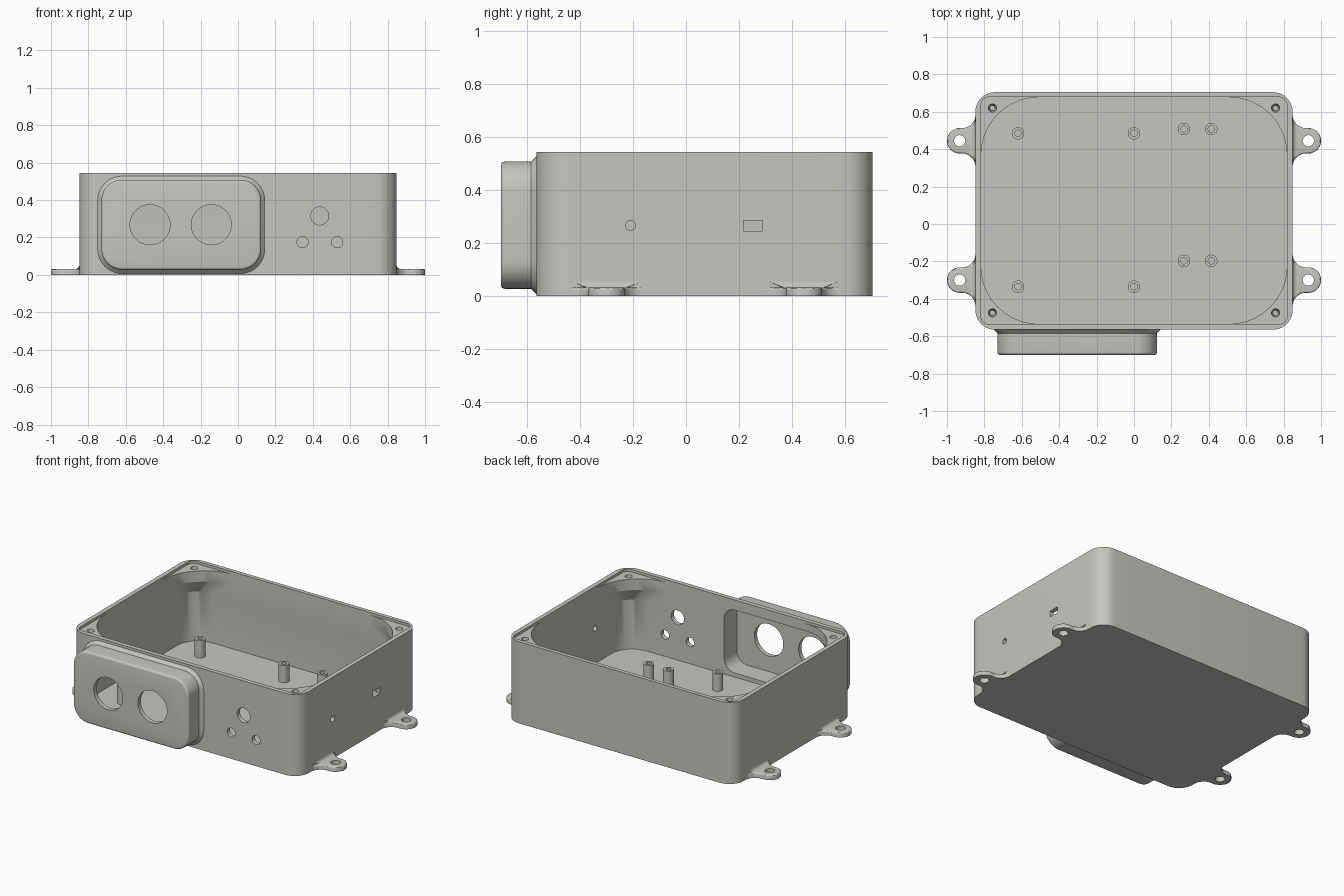
import bpy, bmesh, math
from mathutils import Vector, Matrix

if "Cube" in bpy.data.objects:
    bpy.data.objects.remove(bpy.data.objects["Cube"])

GREY = bpy.data.materials.new("warm_grey_plastic")
GREY.diffuse_color = (0.56, 0.56, 0.525, 1)
GREY.use_nodes = True
GREY.node_tree.nodes["Principled BSDF"].inputs["Base Color"].default_value = GREY.diffuse_color


def make(name, bm):
    bmesh.ops.recalc_face_normals(bm, faces=bm.faces)
    me = bpy.data.meshes.new(name)
    bm.to_mesh(me)
    bm.free()
    ob = bpy.data.objects.new(name, me)
    bpy.context.collection.objects.link(ob)
    me.materials.append(GREY)
    return ob


def activate(ob):
    bpy.ops.object.select_all(action='DESELECT')
    ob.select_set(True)
    bpy.context.view_layer.objects.active = ob


def smooth(ob):
    activate(ob)
    bpy.ops.object.shade_smooth_by_angle(angle=math.radians(30))


def boolean(ob, tool, op='DIFFERENCE'):
    activate(ob)
    m = ob.modifiers.new("cut", 'BOOLEAN')
    m.operation, m.object, m.solver = op, tool, 'EXACT'
    bpy.ops.object.modifier_apply(modifier=m.name)
    bpy.data.objects.remove(tool)


def rounded_rect(u0, u1, v0, v1, r, n=10):
    pts = []
    for k, (cu, cv) in enumerate([(u1 - r, v1 - r), (u0 + r, v1 - r),
                                  (u0 + r, v0 + r), (u1 - r, v0 + r)]):
        for i in range(n + 1):
            a = math.pi / 2 * (k + i / n)
            pts.append((cu + r * math.cos(a), cv + r * math.sin(a)))
    return pts


def loft(name, rect, layers, axis='z'):
    """Stack rounded rectangles; each layer is (position, outset, radius)."""
    u0, u1, v0, v1 = rect
    bm = bmesh.new()
    rings = []
    for t, o, r in layers:
        pts = rounded_rect(u0 - o, u1 + o, v0 - o, v1 + o, r)
        rings.append([bm.verts.new((u, v, t) if axis == 'z' else (u, t, v)) for u, v in pts])
    n = len(rings[0])
    for a, b in zip(rings, rings[1:]):
        for i in range(n):
            j = (i + 1) % n
            bm.faces.new((a[i], a[j], b[j], b[i]))
    bm.faces.new(rings[0])
    bm.faces.new(rings[-1])
    return make(name, bm)


def cylinder(loc, r, depth, axis='z', sides=32, r2=None):
    rot = {'z': Matrix(), 'y': Matrix.Rotation(math.pi / 2, 4, 'X'),
           'x': Matrix.Rotation(math.pi / 2, 4, 'Y')}[axis]
    bm = bmesh.new()
    bmesh.ops.create_cone(bm, cap_ends=True, segments=sides, radius1=r,
                          radius2=r if r2 is None else r2, depth=depth,
                          matrix=Matrix.Translation(loc) @ rot)
    return make("cutter", bm)


# Enclosure shell
W, Y0, Y1, H = 0.848, -0.565, 0.705, 0.545
body = loft("enclosure_body", (-W, W, Y0, Y1), [(0, 0, 0.105), (H, 0, 0.105)])

# Front sensor housing with rounded front edge and flared base
pod_rect = (-0.73, 0.123, 0.027, 0.508)
layers = [(-0.70 + 0.015 * (1 - math.cos(a)), -0.015 * (1 - math.sin(a)),
           0.11 - 0.015 * (1 - math.sin(a))) for a in [i * math.pi / 8 for i in range(5)]]
layers += [(Y0 - 0.02 * math.cos(a), 0.02 * (1 - math.cos(a)), 0.11 + 0.02 * (1 - math.cos(a)))
           for a in [i * math.pi / 8 for i in range(5)]]
layers.append((Y0 + 0.015, 0.02, 0.13))
boolean(body, loft("housing", pod_rect, layers, 'y'), 'UNION')

# Cavity, with tapered corner gussets and a shallow lid recess at the top
boolean(body, loft("cavity", (-W + 0.03, W - 0.03, Y0 + 0.03, Y1 - 0.027),
                   [(0.03, 0, 0.15), (0.36, 0, 0.15), (0.455, 0, 0.31), (0.528, 0, 0.31),
                    (0.528, 0, 0.04), (0.62, 0, 0.04)]))
boolean(body, loft("pocket", pod_rect, [(-0.67, -0.03, 0.08), (-0.50, -0.03, 0.08)], 'y'))

# Front openings: (x, z, radius)
for x, z, r in [(-0.47, 0.268, 0.107), (-0.143, 0.268, 0.107),
                (0.437, 0.315, 0.048), (0.345, 0.175, 0.03), (0.53, 0.175, 0.03)]:
    boolean(body, cylinder((x, -0.62, z), r, 0.24, 'y', 48))

# Right wall openings: small round hole and rectangular slot
boolean(body, cylinder((W, -0.21, 0.266), 0.019, 0.2, 'x', 16))
bm = bmesh.new()
bmesh.ops.create_cube(bm, size=1, matrix=Matrix.Translation((W, 0.253, 0.266))
                      @ Matrix.Diagonal((0.2, 0.072, 0.04, 1)))
boolean(body, make("slot", bm))

# Lid screw holes in the corner gussets
for x in (-0.757, 0.757):
    for y in (-0.475, 0.62):
        boolean(body, cylinder((x, y, 0.51), 0.014, 0.1, 'z', 24, 0.026))
smooth(body)

# Hollow mounting posts
for x, y in [(-0.62, 0.485), (0, 0.485), (-0.62, -0.335), (0, -0.335),
             (0.267, 0.508), (0.413, 0.508), (0.267, -0.197), (0.413, -0.197)]:
    bm = bmesh.new()
    n = 24
    rings = []
    for r, z in [(0.017, 0.028), (0.017, 0.145), (0.033, 0.145), (0.033, 0.028)]:
        rings.append([bm.verts.new((x + r * math.cos(2 * math.pi * i / n),
                                    y + r * math.sin(2 * math.pi * i / n), z)) for i in range(n)])
    for k in range(4):
        a, b = rings[k], rings[(k + 1) % 4]
        for i in range(n):
            j = (i + 1) % n
            bm.faces.new((a[i], a[j], b[j], b[i]))
    smooth(make("mounting_post", bm))

# Side mounting ears: round tip blended into the wall by concave arcs
CX, R, SPREAD, T = 0.932, 0.068, 0.14, 0.032
d = CX - W
rho = (d * d + SPREAD ** 2 - R * R) / (2 * (d + R))
touch = math.atan2(SPREAD, W + rho - CX)
half = [(W - 0.02, SPREAD)]
for i in range(11):
    a = math.pi + (touch + math.pi - math.pi) * i / 10
    half.append((W + rho + rho * math.cos(a), SPREAD + rho * math.sin(a)))
for i in range(1, 13):
    a = touch * (1 - i / 12)
    half.append((CX + R * math.cos(a), R * math.sin(a)))
outline = half + [(x, -y) for x, y in half[-2::-1]]

for side in (-1, 1):
    for y in (-0.30, 0.445):
        bm = bmesh.new()
        face = bm.faces.new([bm.verts.new((side * u, y + v, 0)) for u, v in outline])
        ext = bmesh.ops.extrude_face_region(bm, geom=[face])["geom"]
        top = [g for g in ext if isinstance(g, bmesh.types.BMVert)]
        bmesh.ops.translate(bm, verts=top, vec=Vector((0, 0, T)))
        if not any(f.normal.z < 0 and all(v.co.z < 0.001 for v in f.verts) for f in bm.faces):
            if not any(all(v.co.z < 0.001 for v in f.verts) for f in bm.faces):
                bm.faces.new([v for v in bm.verts if v.co.z < 0.001])
        rim = [e for e in bm.edges if all(v.co.z > T - 0.001 for v in e.verts)
               and any(abs(v.co.x) > W + 0.001 for v in e.verts)]
        bmesh.ops.bevel(bm, geom=rim, offset=0.009, segments=3, affect='EDGES', profile=0.5)
        ear = make("mounting_ear", bm)
        boolean(ear, cylinder((side * CX, y, 0.02), 0.03, 0.2))
        smooth(ear)

        # Concave fillet where the ear meets the wall
        f = 0.022
        prof = [(W - 0.005, T - 0.004), (W - 0.005, T + f)]
        prof += [(W + f - f * math.cos(a), T + f - f * math.sin(a))
                 for a in [i * math.pi / 12 for i in range(7)]]
        prof.append((W + f, T - 0.004))
        bm = bmesh.new()
        ends = []
        for s in (-1, 1):
            ends.append([bm.verts.new((side * u, y + s * (0.075 + 0.055 * max(0, min(1, (v - T) / f))), v))
                         for u, v in prof])
            bm.faces.new(ends[-1])
        m = len(prof)
        for i in range(m):
            j = (i + 1) % m
            bm.faces.new((ends[0][i], ends[0][j], ends[1][j], ends[1][i]))
        smooth(make("ear_fillet", bm))
